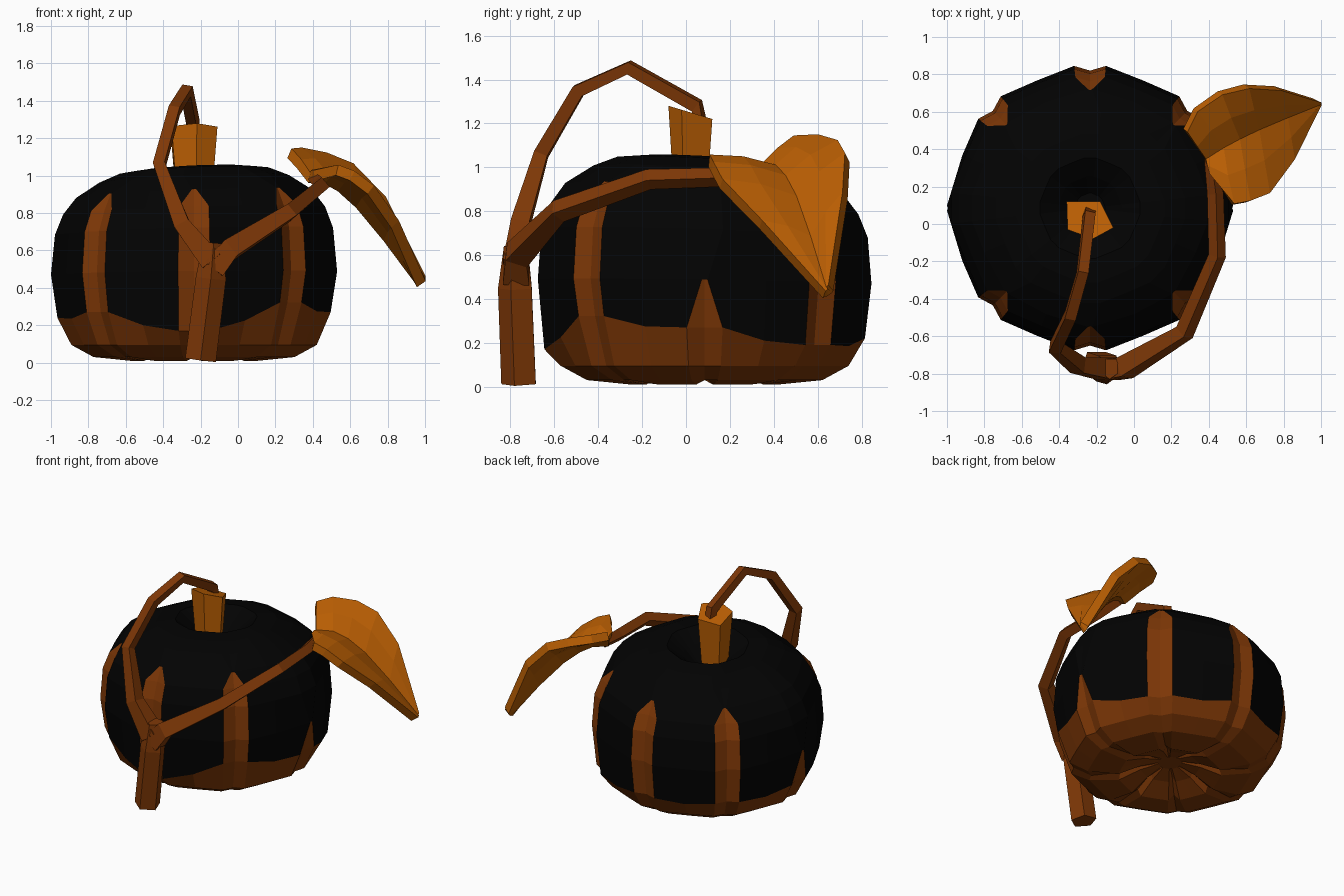
import bpy, bmesh, math
from mathutils import Vector

if "Cube" in bpy.data.objects:
    bpy.data.objects.remove(bpy.data.objects["Cube"])


def material(name, rgb):
    m = bpy.data.materials.new(name)
    m.diffuse_color = (*rgb, 1)
    m.use_nodes = True
    m.node_tree.nodes["Principled BSDF"].inputs["Base Color"].default_value = m.diffuse_color
    return m


BLACK = material("black", (0.0008, 0.0008, 0.0008))
BROWN = material("brown", (0.21, 0.039, 0.002))
ORANGE = material("orange", (0.50, 0.115, 0.001))


def finish(bm, name, *mats):
    bmesh.ops.recalc_face_normals(bm, faces=bm.faces)
    me = bpy.data.meshes.new(name)
    bm.to_mesh(me)
    bm.free()
    for m in mats:
        me.materials.append(m)
    ob = bpy.data.objects.new(name, me)
    bpy.context.collection.objects.link(ob)
    return ob


# Gourd body: eight flat lobes with a shallow striped groove at each corner
CX, CY = -0.235, 0.085
profile = [(0.08, 0.10), (0.20, 0.07), (0.34, 0.01), (0.54, 0.03), (0.66, 0.095),
           (0.735, 0.25), (0.765, 0.48), (0.748, 0.70), (0.705, 0.81), (0.635, 0.90),
           (0.51, 0.98), (0.40, 1.025), (0.27, 1.04), (0.17, 0.96), (0.08, 0.87)]
LINE = 5                                               # ring of the colour line
line_z = [0.27, 0.19, 0.22, 0.22, 0.24, 0.27, 0.17, 0.32]  # its height per corner

bm = bmesh.new()
rings = []
for k, (r, z) in enumerate(profile):
    ring = []
    for c in range(8):
        tip = 6 if c % 4 == 0 else 9                   # side stripes are short spikes
        w = 6.4 if k != tip else 1.0
        groove = 0.03 * r / 0.765 if k < tip else 0.007 * r
        z0, z1 = z, z
        if k == LINE:
            z0, z1 = line_z[c], (line_z[c] + line_z[(c + 1) % 8]) / 2 - 0.02
        zg = z0 + (0.035 if k in (1, 2) else 0)        # star creases underneath
        for a, rad, h in ((-w, r, z0), (0, r - groove, zg), (w, r, z0), (22.5, r * 0.966, z1)):
            t = math.radians(c * 45 + a)
            dx, dy = rad * math.cos(t), rad * math.sin(t)
            h += max(0, h - 0.3) * (0.06 * dx - 0.075 * dy)   # top leans to front right
            ring.append(bm.verts.new((CX + dx, CY + dy, h)))
    rings.append(ring)
for k in range(len(rings) - 1):
    lo, hi = rings[k], rings[k + 1]
    for i in range(32):
        j = (i + 1) % 32
        f = bm.faces.new((lo[i], lo[j], hi[j], hi[i]))
        tip = 6 if (i // 4) % 4 == 0 else 9
        f.material_index = 1 if k < LINE or (i % 4 < 2 and k < tip) else 0
bm.faces.new(rings[0]).material_index = 1
bm.faces.new(rings[-1])
finish(bm, "gourd_body", BLACK, BROWN)

# Stem: slanted five-sided post
bm = bmesh.new()
top = [(-0.36, 0.12), (-0.18, 0.12), (-0.11, -0.02), (-0.22, -0.08), (-0.355, -0.03)]
loops = []
for z, s in ((0.86, 0.75), (1.25, 1.0)):
    loops.append([bm.verts.new((-0.235 + (x + 0.235) * s, 0.02 + (y - 0.02) * s,
                                z - (0.3 * (y - 0.02) if z > 1.1 else 0)))
                  for x, y in top])
for i in range(5):
    j = (i + 1) % 5
    bm.faces.new((loops[0][i], loops[0][j], loops[1][j], loops[1][i]))
bm.faces.new(loops[0])
bm.faces.new(loops[1])
finish(bm, "stem", ORANGE)


# Vines: faceted tubes along a path
def tube(name, pts, radii, sides, start):
    pts = [Vector(p) for p in pts]
    bm = bmesh.new()
    ref, prev = Vector(start), None
    for i, p in enumerate(pts):
        d = pts[min(i + 1, len(pts) - 1)] - pts[max(i - 1, 0)]
        d.normalize()
        ref = (ref - d * ref.dot(d)).normalized()
        side = d.cross(ref)
        ring = []
        for s in range(sides):
            a = 2 * math.pi * (s + 0.5) / sides
            ring.append(bm.verts.new(p + (ref * math.cos(a) + side * math.sin(a)) * radii[i]))
        if prev:
            for s in range(sides):
                t = (s + 1) % sides
                bm.faces.new((prev[s], prev[t], ring[t], ring[s]))
        else:
            bm.faces.new(ring)
        prev = ring
    bm.faces.new(prev)
    return finish(bm, name, BROWN)


tube("vine_trunk", [(-0.20, -0.755, 0.015), (-0.145, -0.772, 0.45), (-0.13, -0.77, 0.64)],
     [0.087, 0.085, 0.06], 5, (0, 1, 0))
tube("vine_to_stem",
     [(-0.14, -0.775, 0.54), (-0.30, -0.755, 0.74), (-0.42, -0.66, 1.06), (-0.34, -0.49, 1.35),
      (-0.275, -0.26, 1.455), (-0.24, 0.05, 1.28), (-0.24, 0.06, 1.20)],
     [0.085, 0.06, 0.045, 0.042, 0.04, 0.04, 0.04], 4, (0, 1, 0))
tube("vine_to_leaf",
     [(-0.13, -0.775, 0.50), (-0.05, -0.77, 0.60), (0.27, -0.58, 0.80), (0.445, -0.17, 0.945),
      (0.435, 0.16, 0.955), (0.41, 0.35, 0.98)],
     [0.085, 0.075, 0.054, 0.047, 0.044, 0.035], 4, (-1, 0, 1))

# Leaf: creased along the midrib, drooping to its tip
back = [(0.275, 0.50, 1.12), (0.33, 0.61, 1.125), (0.46, 0.70, 1.10), (0.60, 0.735, 1.045),
        (0.77, 0.725, 0.87), (0.98, 0.66, 0.45)]
rib = [(0.38, 0.35, 0.99), (0.47, 0.41, 0.985), (0.55, 0.455, 0.94), (0.65, 0.505, 0.85),
       (0.80, 0.57, 0.67), (0.98, 0.645, 0.43)]
front = [(0.41, 0.27, 1.0), (0.53, 0.105, 1.03), (0.61, 0.12, 1.0), (0.71, 0.16, 0.925),
         (0.84, 0.34, 0.74), (0.98, 0.63, 0.42)]
bm = bmesh.new()
rows = []
for b, r, f in zip(back, rib, front):
    b, r, f = Vector(b), Vector(r), Vector(f)
    up = Vector((0, 0, 0.025 * min(1, (b - f).length)))
    rows.append([bm.verts.new(v) for v in (b, (b + r) / 2 + up, r, (r + f) / 2 + up, f)])
for p, q in zip(rows, rows[1:]):
    for i in range(4):
        bm.faces.new((p[i], p[i + 1], q[i + 1], q[i]))
leaf = finish(bm, "leaf", ORANGE)
mod = leaf.modifiers.new("thickness", 'SOLIDIFY')
mod.thickness = 0.058
mod.offset = 0
